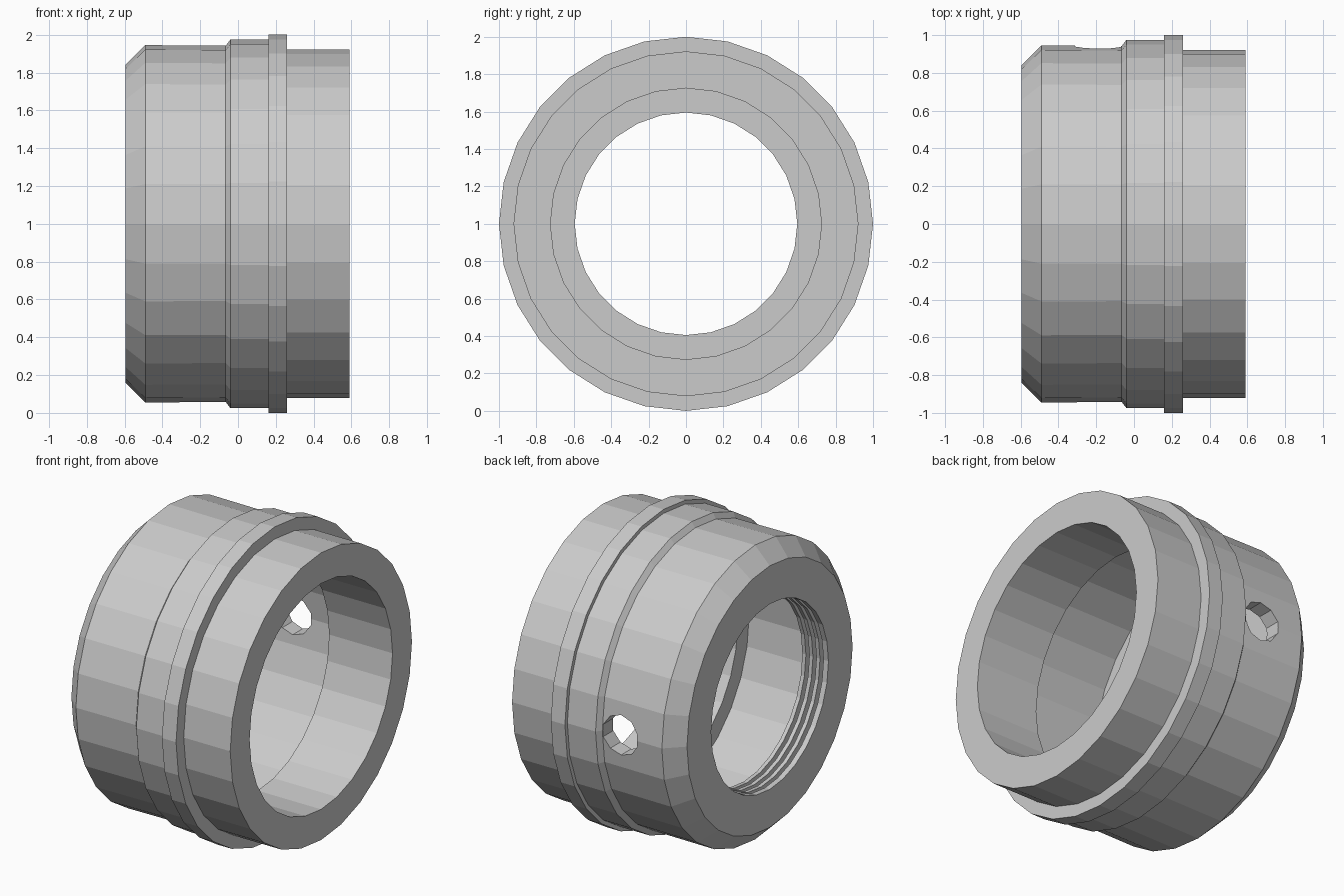
import bpy, bmesh, math
from mathutils import Matrix

if "Cube" in bpy.data.objects:
    bpy.data.objects.remove(bpy.data.objects["Cube"], do_unlink=True)

SIDES = 28
AXIS_HEIGHT = 1.0

# Plain grey metal
metal = bpy.data.materials.new("grey metal")
metal.use_nodes = True
colour = (0.6, 0.6, 0.6, 1)
metal.diffuse_color = colour
metal.node_tree.nodes["Principled BSDF"].inputs["Base Color"].default_value = colour


def make_object(name, bm):
    bmesh.ops.recalc_face_normals(bm, faces=bm.faces)
    mesh = bpy.data.meshes.new(name)
    bm.to_mesh(mesh)
    bm.free()
    mesh.materials.append(metal)
    obj = bpy.data.objects.new(name, mesh)
    bpy.context.collection.objects.link(obj)
    return obj


def revolve(name, profile):
    """Turn a closed (x, radius) profile around the x axis."""
    bm = bmesh.new()
    rings = []
    for i in range(SIDES):
        a = math.tau * i / SIDES
        rings.append([bm.verts.new((x, r * math.cos(a), AXIS_HEIGHT + r * math.sin(a)))
                      for x, r in profile])
    n = len(profile)
    for i in range(SIDES):
        a, b = rings[i], rings[(i + 1) % SIDES]
        for j in range(n):
            k = (j + 1) % n
            bm.faces.new((a[j], a[k], b[k], b[j]))
    return make_object(name, bm)


# Outside: chamfered body, raised band, flange, spigot
outer = [(-0.595, 0.84), (-0.49, 0.945), (-0.065, 0.942), (-0.04, 0.975),
         (0.16, 0.975), (0.16, 1.0), (0.26, 1.0), (0.26, 0.922), (0.59, 0.922)]
# Inside: wide bore, then a wider chamber
inner = [(0.59, 0.725), (0.14, 0.725), (0.14, 0.84), (-0.41, 0.84)]
# Grooved neck at the chamfered end
lip, groove, pitch = 0.595, 0.655, 0.05
for i in range(3):
    x = -0.41 - i * pitch
    inner += [(x, lip), (x - 0.025, lip), (x - 0.025, groove), (x - pitch, groove)]
inner += [(-0.56, lip), (-0.595, lip)]
collar = revolve("collar_body", outer + inner)

# Side hole through the back wall of the chamber
bm = bmesh.new()
bmesh.ops.create_cone(bm, cap_ends=True, segments=10, radius1=0.128, radius2=0.128, depth=0.5,
                      matrix=Matrix.Translation((-0.19, 0.9, AXIS_HEIGHT))
                      @ Matrix.Rotation(math.pi / 2, 4, "X"))
cutter = make_object("hole_cutter", bm)
cutter.hide_render = True

cut = collar.modifiers.new("side_hole", "BOOLEAN")
cut.operation = "DIFFERENCE"
cut.solver = "EXACT"
cut.object = cutter
bpy.context.view_layer.objects.active = collar
bpy.ops.object.modifier_apply(modifier=cut.name)
bpy.data.objects.remove(cutter, do_unlink=True)
